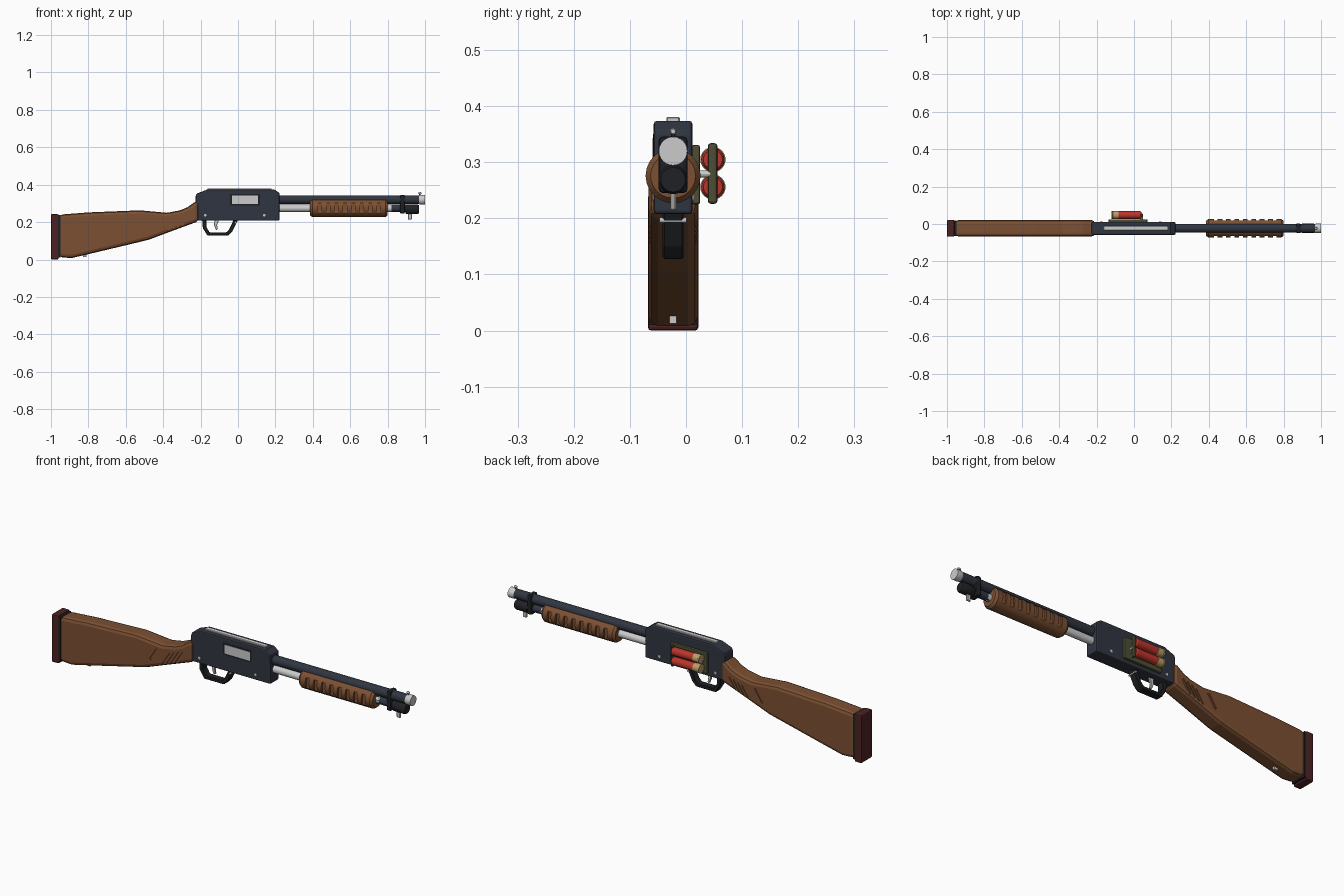
import bpy, bmesh
from math import cos, sin, tau, radians
from mathutils import Vector, Matrix

if "Cube" in bpy.data.objects:
    bpy.data.objects.remove(bpy.data.objects["Cube"])

YC = -0.023  # centre plane of the gun


def material(name, rgb):
    m = bpy.data.materials.new(name)
    m.diffuse_color = (*rgb, 1)
    m.use_nodes = True
    m.node_tree.nodes["Principled BSDF"].inputs["Base Color"].default_value = m.diffuse_color
    return m


STEEL = material("blued_steel", (0.030, 0.036, 0.052))
BLACK = material("black", (0.014, 0.015, 0.018))
WOOD = material("wood", (0.20, 0.080, 0.032))
PAD = material("pad_rubber", (0.075, 0.016, 0.016))
RED = material("shell_red", (0.50, 0.035, 0.025))
BRASS = material("brass", (0.50, 0.34, 0.14))
OLIVE = material("olive", (0.075, 0.075, 0.035))
GREY = None


def finish(bm, name, mat, bevel=0, seg=1):
    bmesh.ops.recalc_face_normals(bm, faces=bm.faces)
    me = bpy.data.meshes.new(name)
    bm.to_mesh(me)
    bm.free()
    ob = bpy.data.objects.new(name, me)
    bpy.context.collection.objects.link(ob)
    if mat:
        me.materials.append(mat)
    if bevel:
        b = ob.modifiers.new("bevel", 'BEVEL')
        b.width, b.segments, b.limit_method = bevel, seg, 'ANGLE'
        b.angle_limit = radians(40)
    return ob


def prism(name, pts, half, mat, y=YC, bevel=0, seg=1):
    """Side profile (x, z) extruded across y."""
    bm = bmesh.new()
    f = bm.faces.new([bm.verts.new((px, y - half, pz)) for px, pz in pts])
    ext = bmesh.ops.extrude_face_region(bm, geom=[f])
    vs = [v for v in ext["geom"] if isinstance(v, bmesh.types.BMVert)]
    bmesh.ops.translate(bm, verts=vs, vec=(0, 2 * half, 0))
    return finish(bm, name, mat, bevel, seg)


def box(name, x0, x1, z0, z1, y0, y1, mat, bevel=0, seg=1):
    return prism(name, [(x0, z0), (x1, z0), (x1, z1), (x0, z1)],
                 (y1 - y0) / 2, mat, (y0 + y1) / 2, bevel, seg)


def lathe(name, profile, centre, mat, axis='X', n=24):
    """Turned part: (distance, radius) profile about an axis through centre."""
    turn = {'X': Matrix.Identity(3), 'Y': Matrix.Rotation(radians(90), 3, 'Z'),
            'Z': Matrix.Rotation(radians(-90), 3, 'Y')}[axis]
    bm = bmesh.new()
    rings = [[bm.verts.new(turn @ Vector((d, r * cos(tau * i / n), r * sin(tau * i / n)))
                           + Vector(centre)) for i in range(n)] for d, r in profile]
    for a, b in zip(rings, rings[1:]):
        for i in range(n):
            bm.faces.new((a[i], a[(i + 1) % n], b[(i + 1) % n], b[i]))
    bm.faces.new(rings[0])
    bm.faces.new(rings[-1])
    ob = finish(bm, name, mat)
    bpy.ops.object.select_all(action='DESELECT')
    bpy.context.view_layer.objects.active = ob
    ob.select_set(True)
    bpy.ops.object.shade_smooth_by_angle(angle=radians(30))
    return ob


def cut(target, boxes, name):
    """Cut a list of (centre, size, tilt about y) boxes out of the target."""
    bm = bmesh.new()
    for c, s, tilt in boxes:
        m = Matrix.Translation(c) @ Matrix.Rotation(tilt, 4, 'Y') @ Matrix.Diagonal((*s, 1))
        bmesh.ops.create_cube(bm, size=1, matrix=m)
    cutter = finish(bm, name, None)
    cutter.hide_render = True
    cutter.hide_viewport = True
    mod = target.modifiers.new("cut", 'BOOLEAN')
    mod.operation, mod.object, mod.solver = 'DIFFERENCE', cutter, 'EXACT'


# Stock with slanted grip grooves
stock = prism("stock", [(-0.955, 0.012), (-0.89, 0.008), (-0.82, 0.024), (-0.48, 0.105),
                        (-0.36, 0.150), (-0.21, 0.205), (-0.21, 0.312), (-0.235, 0.305),
                        (-0.27, 0.280), (-0.31, 0.263), (-0.38, 0.250), (-0.525, 0.263),
                        (-0.80, 0.252), (-0.955, 0.240)], 0.044, WOOD, bevel=0.018, seg=2)
slots = [(-0.352, 0.188), (-0.328, 0.197), (-0.304, 0.205), (-0.280, 0.212), (-0.425, 0.192)]
cut(stock, [((x, YC + s * 0.046, z), (0.012, 0.014, 0.075), radians(33))
            for x, z in slots for s in (-1, 1)], "grip_groove_cutter")
box("butt_spacer", -0.965, -0.950, 0.010, 0.238, YC - 0.042, YC + 0.042, BLACK)
box("butt_pad", -1.0, -0.960, 0.0, 0.243, YC - 0.045, YC + 0.045, PAD, 0.006, 2)
box("sling_stud", -0.83, -0.81, 0.013, 0.03, YC - 0.006, YC + 0.006, GREY)

# Receiver, top rib, ejection port and pins
prism("receiver", [(-0.227, 0.208), (0.222, 0.208), (0.222, 0.355), (0.195, 0.374),
                   (-0.165, 0.374), (-0.222, 0.352), (-0.227, 0.335)], 0.0345, STEEL,
      bevel=0.006, seg=2)
box("top_rib", -0.163, 0.18, 0.370, 0.381, YC - 0.012, YC + 0.012, GREY, 0.002)
box("port_frame", -0.042, 0.117, 0.290, 0.350, YC - 0.0355, YC - 0.03, BLACK)
box("ejection_port", -0.033, 0.108, 0.298, 0.343, YC - 0.0370, YC - 0.03, GREY)
for i, x in enumerate((-0.175, 0.14)):
    lathe(f"receiver_pin_{i}", [(-0.037, 0.007), (0.037, 0.007)], (x, YC, 0.237), GREY, 'Y', 12)

# Trigger guard and trigger
prism("trigger_guard", [(-0.192, 0.215), (-0.188, 0.168), (-0.163, 0.128), (-0.052, 0.128),
                        (-0.030, 0.150), (0.002, 0.215), (-0.022, 0.215), (-0.048, 0.160),
                        (-0.062, 0.145), (-0.152, 0.145), (-0.168, 0.172), (-0.170, 0.215)],
      0.0185, BLACK, bevel=0.003)
prism("trigger", [(-0.125, 0.215), (-0.128, 0.185), (-0.118, 0.158), (-0.108, 0.160),
                  (-0.112, 0.185), (-0.100, 0.215)], 0.006, GREY, bevel=0.002)
lathe("guard_pin", [(-0.024, 0.005), (0.024, 0.005)], (-0.012, YC, 0.197), GREY, 'Y', 12)

# Barrel, muzzle and bead sight
BZ, MZ = 0.320, 0.274
lathe("barrel", [(0.20, 0.0235), (0.975, 0.0235)], (0, YC, BZ), STEEL)
lathe("muzzle", [(0.968, 0.0235), (0.972, 0.0255), (1.0, 0.0255)], (0, YC, BZ), GREY)
lathe("sight_post", [(0.340, 0.004), (0.354, 0.004)], (0.972, YC, 0), STEEL, 'Z', 10)
lathe("sight_bead", [(-0.008, 0.004), (-0.004, 0.006), (0.004, 0.006), (0.008, 0.004)],
      (0.972, YC, 0.355), GREY, 'X', 12)

# Magazine tube, cap, clamp and sling swivel
lathe("magazine_tube", [(0.20, 0.019), (0.82, 0.019)], (0, YC, MZ), GREY)
lathe("magazine_front", [(0.79, 0.019), (0.91, 0.019)], (0, YC, MZ), STEEL)
lathe("magazine_cap", [(0.895, 0.022), (0.902, 0.026), (0.960, 0.026), (0.967, 0.022)],
      (0, YC, MZ - 0.005), BLACK, n=16)
box("barrel_clamp", 0.866, 0.892, 0.245, 0.346, YC - 0.026, YC + 0.026, BLACK, 0.008, 2)
box("sling_swivel", 0.908, 0.930, 0.214, 0.250, YC - 0.005, YC + 0.005, GREY, 0.003)

# Pump forend with side grooves
forend = lathe("forend", [(0.385, 0.040), (0.397, 0.049), (0.788, 0.049), (0.80, 0.040)],
               (0, YC, 0.276), WOOD, n=24)
cut(forend, [((0.437 + 0.045 * i, YC + s * 0.053, 0.256), (0.020, 0.028, 0.092), 0)
             for i in range(8) for s in (-1, 1)], "forend_groove_cutter")

# Shell carrier on the far side
box("carrier_plate", -0.136, 0.072, 0.225, 0.331, 0.010, 0.025, OLIVE, 0.004, 2)
box("carrier_strap", 0.036, 0.048, 0.226, 0.334, 0.039, 0.056, OLIVE, 0.005, 2)
lathe("carrier_stud", [(0.02, 0.006), (0.045, 0.006)], (0.042, 0, 0.279), GREY, 'Y', 12)
for i, z in enumerate((0.256, 0.305)):
    lathe(f"shell_{i}", [(-0.09, 0.0205), (0.033, 0.0205), (0.039, 0.017)], (0, 0.048, z), RED)
    lathe(f"shell_base_{i}", [(-0.120, 0.0225), (-0.114, 0.0225), (-0.113, 0.0210),
                              (-0.083, 0.0210)], (0, 0.048, z), BRASS)
